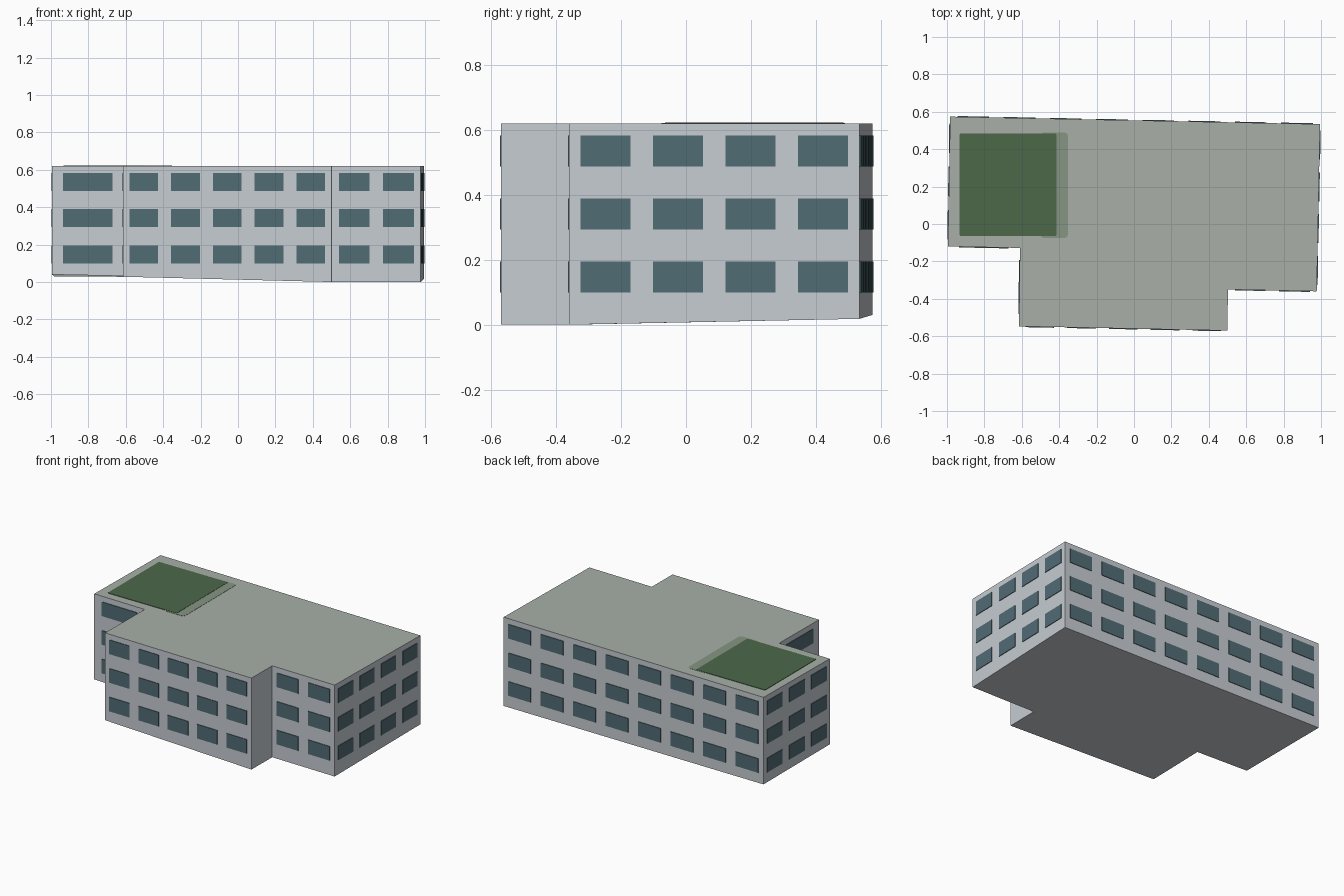
import bpy, bmesh, math
from mathutils import Vector

if "Cube" in bpy.data.objects:
    bpy.data.objects.remove(bpy.data.objects["Cube"])


def material(name, rgb):
    lin = [((c / 255 + 0.055) / 1.055) ** 2.4 for c in rgb]
    m = bpy.data.materials.new(name)
    m.diffuse_color = (*lin, 1)
    m.use_nodes = True
    m.node_tree.nodes["Principled BSDF"].inputs["Base Color"].default_value = m.diffuse_color
    return m


WALL = material("pale grey wall", (199, 205, 210))
ROOF = material("grey green roof", (168, 175, 167))
GLASS = material("blue grey glass", (81, 108, 117))
LAWN = material("dark green planting", (76, 104, 74))
BORDER = material("soft green border", (134, 149, 130))

TOP = 0.62
# Footprint corners, anticlockwise, with the ground height at each
PLAN = [(-0.995, -0.12, 0.04), (-0.61, -0.128, 0.032), (-0.615, -0.547, 0.028),
        (0.50, -0.57, 0.0), (0.502, -0.35, 0.0), (0.977, -0.36, 0.0),
        (0.995, 0.534, 0.018), (-0.983, 0.574, 0.03)]


def make_object(name, bm, mats):
    bmesh.ops.recalc_face_normals(bm, faces=bm.faces)
    me = bpy.data.meshes.new(name)
    bm.to_mesh(me)
    bm.free()
    for m in mats:
        me.materials.append(m)
    ob = bpy.data.objects.new(name, me)
    bpy.context.collection.objects.link(ob)
    return ob


def prism(bm, low, high):
    """Closed solid between two matching loops of points."""
    a = [bm.verts.new(p) for p in low]
    b = [bm.verts.new(p) for p in high]
    bm.faces.new(a[::-1])
    bm.faces.new(b)
    for i in range(len(a)):
        j = (i + 1) % len(a)
        bm.faces.new((a[i], a[j], b[j], b[i]))


# Building body: sloping underside, flat roof in its own colour
bm = bmesh.new()
prism(bm, PLAN, [(x, y, TOP) for x, y, z in PLAN])
bm.normal_update()
for f in bm.faces:
    f.material_index = int(min(v.co.z for v in f.verts) > TOP - 0.01)
make_object("building_body", bm, [WALL, ROOF])

# Windows: three storeys of thin plates, spaced evenly along each long wall
bm = bmesh.new()
for i, p in enumerate(PLAN):
    a = Vector(p[:2])
    b = Vector(PLAN[(i + 1) % len(PLAN)][:2])
    length = (b - a).length
    if length < 0.3:
        continue
    d = (b - a) / length
    out = Vector((d.y, -d.x)) * 0.004
    count = int(length / 0.22)
    pitch = length / count
    for k in range(count):
        mid = a + d * pitch * (k + 0.5)
        half = d * pitch * 0.345
        for z0 in (0.099, 0.293, 0.487):
            def loop(off):
                s, e = mid - half + off, mid + half + off
                return [(*s, z0), (*e, z0), (*e, z0 + 0.096), (*s, z0 + 0.096)]
            prism(bm, loop(-out * 0.5), loop(out))
make_object("windows", bm, [GLASS])


# Roof planting: flat plates with rounded corners
def roof_plate(name, x0, x1, y0, y1, r, height, mat):
    pts = []
    for cx, cy, start in ((x1 - r, y1 - r, 0), (x0 + r, y1 - r, 90),
                          (x0 + r, y0 + r, 180), (x1 - r, y0 + r, 270)):
        for s in range(4):
            t = math.radians(start + s * 30)
            pts.append((cx + r * math.cos(t), cy + r * math.sin(t)))
    bm = bmesh.new()
    prism(bm, [(*p, TOP - 0.002) for p in pts], [(*p, TOP + height) for p in pts])
    make_object(name, bm, [mat])


roof_plate("planting_border", -0.50, -0.353, -0.075, 0.49, 0.02, 0.0015, BORDER)
roof_plate("roof_planting", -0.932, -0.415, -0.065, 0.485, 0.008, 0.003, LAWN)
